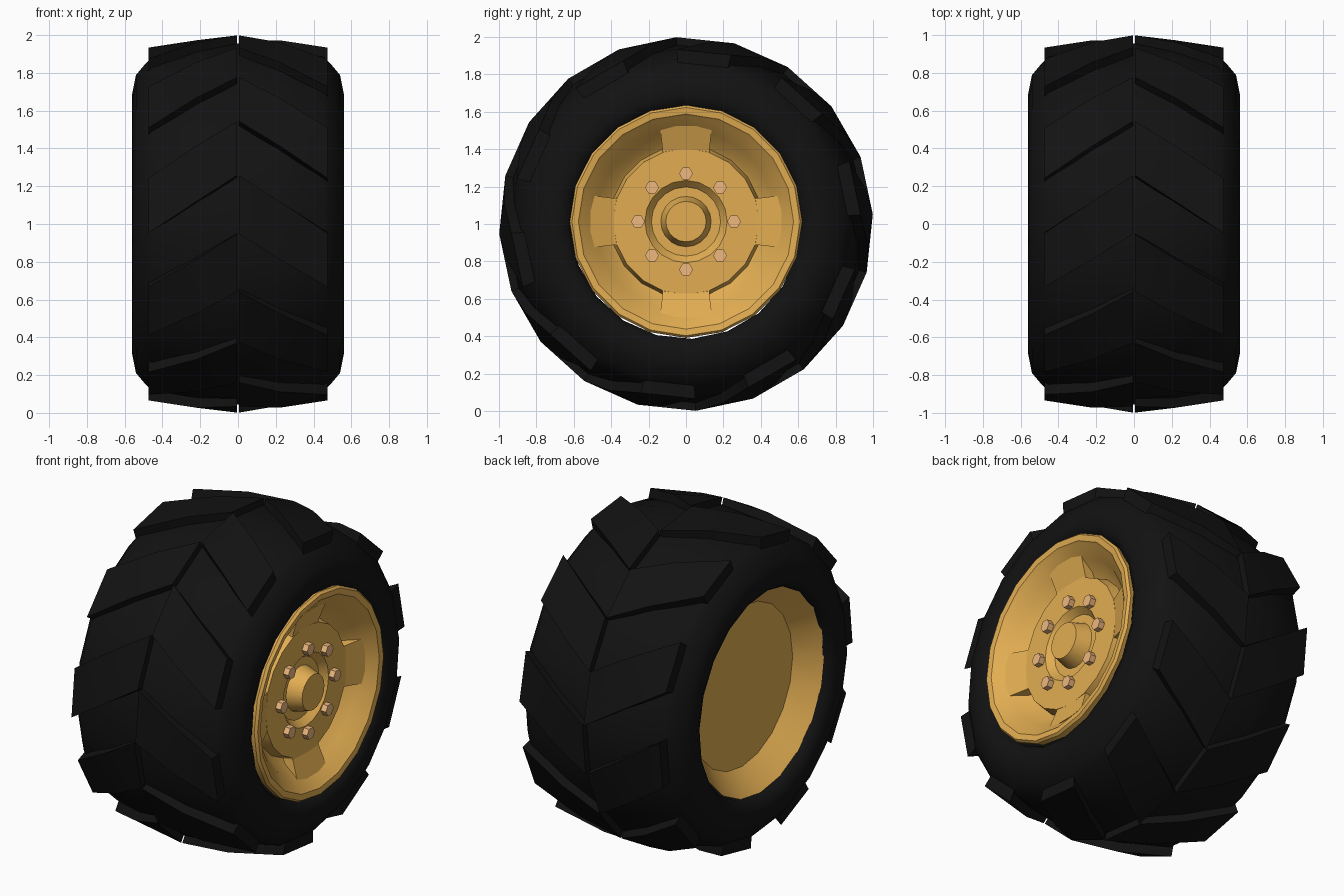
import bpy, bmesh
from math import sin, cos, radians, pi
from mathutils import Matrix, Vector

if "Cube" in bpy.data.objects:
    bpy.data.objects.remove(bpy.data.objects["Cube"])

TYRE_Z, RIM_Z = 1.0, 1.013


def material(name, rgb):
    m = bpy.data.materials.new(name)
    m.diffuse_color = (*rgb, 1)
    m.use_nodes = True
    m.node_tree.nodes["Principled BSDF"].inputs["Base Color"].default_value = m.diffuse_color
    return m


RUBBER = material("rubber", (0.006, 0.006, 0.006))
GOLD = material("gold_paint", (0.76, 0.42, 0.085))
BOLT = material("bolt_metal", (0.86, 0.48, 0.21))


def polar(x, r, deg, cz):
    """Point around the axle; angle starts at the front and rises upward."""
    a = radians(deg)
    return Vector((x, -r * cos(a), cz + r * sin(a)))


def finish(name, bm, mat, smooth=None):
    bmesh.ops.recalc_face_normals(bm, faces=bm.faces)
    me = bpy.data.meshes.new(name)
    bm.to_mesh(me)
    bm.free()
    ob = bpy.data.objects.new(name, me)
    bpy.context.collection.objects.link(ob)
    me.materials.append(mat)
    if smooth:
        bpy.ops.object.select_all(action='DESELECT')
        ob.select_set(True)
        bpy.context.view_layer.objects.active = ob
        bpy.ops.object.shade_smooth_by_angle(angle=radians(smooth))
    return ob


def lathe(name, profile, mat, cz, n=20, phase=0, closed=False, smooth=30):
    """Spin an (x, radius) profile about the axle."""
    bm = bmesh.new()
    rings = []
    for x, r in profile:
        if r == 0:
            rings.append([bm.verts.new((x, 0, cz))] * n)
        else:
            rings.append([bm.verts.new(polar(x, r, phase + 360 * i / n, cz)) for i in range(n)])
    pairs = list(zip(rings, rings[1:]))
    if closed:
        pairs.append((rings[-1], rings[0]))
    for a, b in pairs:
        for i in range(n):
            j = (i + 1) % n
            bm.faces.new(list(dict.fromkeys((a[i], a[j], b[j], b[i]))))
    return finish(name, bm, mat, smooth)


# Tyre carcass: half profile mirrored, closed behind the rim
half = [(0.50, 0.615), (0.535, 0.635), (0.56, 0.69), (0.54, 0.79), (0.49, 0.85),
        (0.455, 0.885), (0.22, 0.938), (0, 0.958)]
carcass = half + [(-x, r) for x, r in reversed(half[:-1])]
lathe("tyre", carcass, RUBBER, TYRE_Z, phase=15, closed=True, smooth=40)

# Tread lugs: ten slanted bars per side, the two sides staggered by half a pitch
stations = [(0.004, 1.0, 0.92, 0), (0.22, 0.98, 0.89, -8), (0.475, 0.935, 0.84, -18)]
for side, start, label in ((-1, 51, "left"), (1, 69, "right")):
    bm = bmesh.new()
    for k in range(10):
        loops = []
        for x, top, low, shift in stations:
            a = start + 36 * k + shift
            loops.append([bm.verts.new(polar(side * x, r, d, TYRE_Z))
                          for r, d in ((top, a), (top, a + 18), (low, a + 18), (low, a))])
        for p, q in zip(loops, loops[1:]):
            for i in range(4):
                j = (i + 1) % 4
                bm.faces.new((p[i], p[j], q[j], q[i]))
        bm.faces.new(loops[0])
        bm.faces.new(loops[-1])
    finish("tread_lugs_" + label, bm, RUBBER, smooth=40)

# Rim: outer lip and dished wall
lathe("rim", [(0.50, 0.615), (0.545, 0.622), (0.56, 0.61), (0.555, 0.575), (0.54, 0.56),
              (0.48, 0.49), (0.41, 0.44), (0.37, 0.36)], GOLD, RIM_Z)

# Back of the rim: cone and closing disc
lathe("rim_back", [(-0.505, 0.617), (-0.38, 0.49), (-0.38, 0)], GOLD, RIM_Z)

# Centre plate with recessed ring and tapered hub
lathe("centre_plate", [(0.38, 0.41), (0.46, 0.39), (0.46, 0.22), (0.42, 0.185),
                       (0.42, 0.135), (0.51, 0.108), (0.51, 0)], GOLD, RIM_Z)

# Four tabs joining the plate to the rim wall
bm = bmesh.new()
for k in range(4):
    rot = Matrix.Translation((0, 0, RIM_Z)) @ Matrix.Rotation(k * pi / 2, 4, 'X')
    v = [bm.verts.new(rot @ Vector((x - d, y, z))) for d in (0, 0.07)
         for x, y, z in ((0.455, -0.125, 0.36), (0.455, 0.125, 0.36), (0.46, 0.125, 0.385),
                         (0.505, 0.14, 0.51), (0.505, -0.14, 0.51), (0.46, -0.125, 0.385))]
    for f in ((0, 1, 2, 5), (5, 2, 3, 4), (6, 7, 8, 11), (11, 8, 9, 10)):
        bm.faces.new([v[i] for i in f])
    for i in range(6):
        j = (i + 1) % 6
        bm.faces.new((v[i], v[j], v[j + 6], v[i + 6]))
finish("rim_tabs", bm, GOLD)

# Eight hexagonal wheel bolts
bm = bmesh.new()
for k in range(8):
    m = Matrix.Translation(polar(0.465, 0.257, 45 * k, RIM_Z)) @ Matrix.Rotation(pi / 2, 4, 'Y')
    m = m @ Matrix.Rotation(pi / 2, 4, 'Z') @ Matrix.Rotation(pi / 6, 4, 'Z')
    bmesh.ops.create_cone(bm, cap_ends=True, segments=6, radius1=0.037, radius2=0.037,
                          depth=0.06, matrix=m)
finish("wheel_bolts", bm, BOLT)
